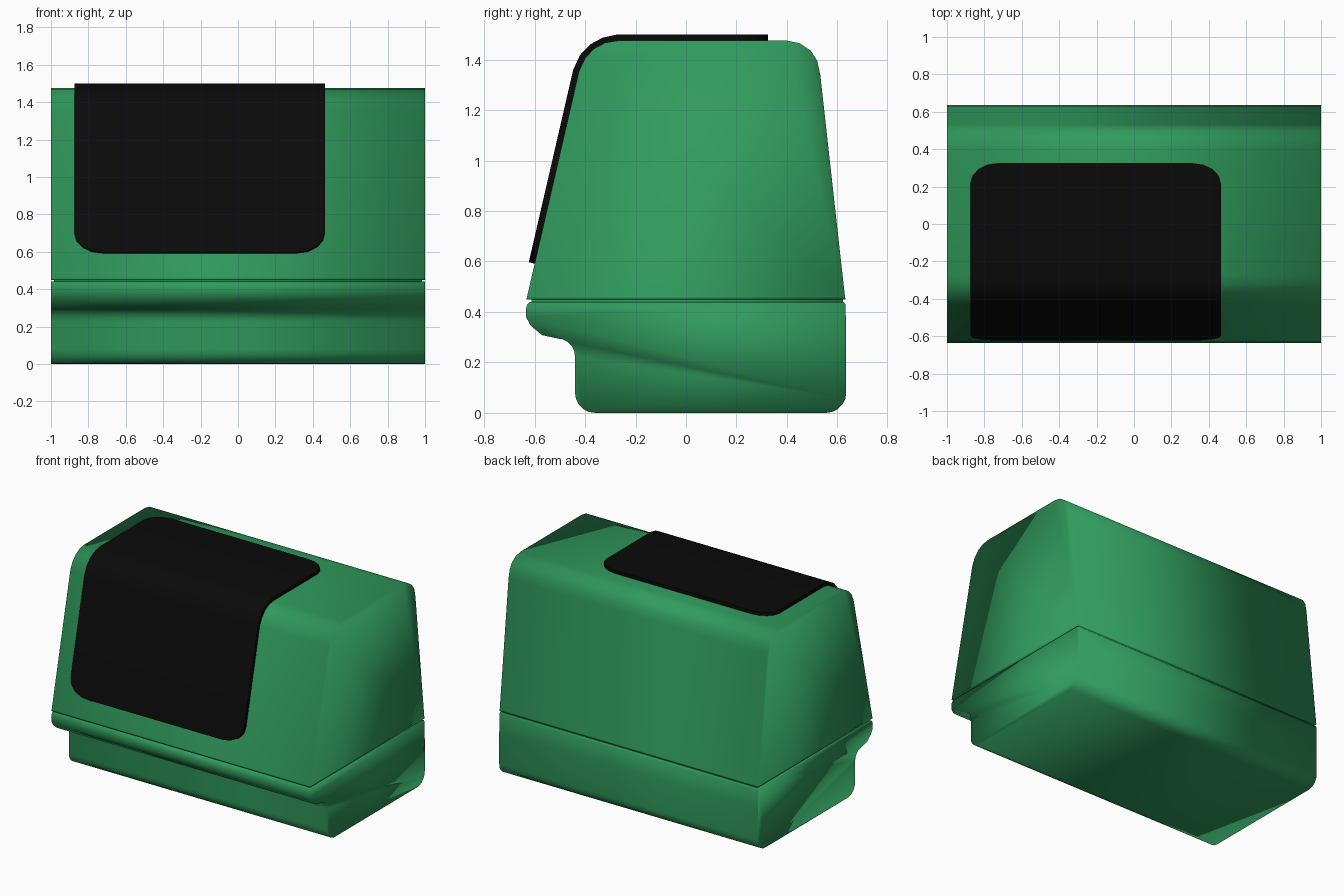
import bpy, bmesh, math
from mathutils import Vector

if "Cube" in bpy.data.objects:
    bpy.data.objects.remove(bpy.data.objects["Cube"])


def material(name, color):
    m = bpy.data.materials.new(name)
    m.diffuse_color = color
    m.use_nodes = True
    m.node_tree.nodes["Principled BSDF"].inputs["Base Color"].default_value = m.diffuse_color
    return m


green = material("green_plastic", (0.03, 0.33, 0.11, 1))
black = material("black_panel", (0.003, 0.003, 0.003, 1))


def finish(name, bm, mat):
    bmesh.ops.recalc_face_normals(bm, faces=bm.faces)
    for f in bm.faces:
        f.smooth = True
    me = bpy.data.meshes.new(name)
    bm.to_mesh(me)
    bm.free()
    me.materials.append(mat)
    ob = bpy.data.objects.new(name, me)
    bpy.context.collection.objects.link(ob)
    return ob


def extrude_profile(name, profile, half, mat):
    """Sweep a closed (y, z) side profile across the width."""
    bm = bmesh.new()
    left = [bm.verts.new((-half, y, z)) for y, z in profile]
    right = [bm.verts.new((half, y, z)) for y, z in profile]
    n = len(profile)
    for i in range(n):
        j = (i + 1) % n
        bm.faces.new((left[i], left[j], right[j], right[i]))
    bm.faces.new(left)
    bm.faces.new(right)
    return finish(name, bm, mat)


def arc(cy, cz, r, a0, a1, n=5):
    return [(cy + r * math.cos(math.radians(a0 + (a1 - a0) * i / n)),
             cz + r * math.sin(math.radians(a0 + (a1 - a0) * i / n))) for i in range(n + 1)]


# Lower body with overhanging front lip
base = (arc(-0.36, 0.08, 0.08, 270, 180)
        + arc(-0.51, 0.225, 0.07, 0, 90)
        + [(-0.57, 0.308), (-0.615, 0.345), (-0.634, 0.38),
           (-0.635, 0.41), (-0.629, 0.43), (-0.618, 0.44)]
        + [(0.625, 0.44), (0.632, 0.43), (0.635, 0.30)]
        + arc(0.555, 0.08, 0.08, 0, -90))
extrude_profile("lower_body", base, 1.0, green)

# Recessed seam between the halves
extrude_profile("seam", [(-0.612, 0.42), (-0.612, 0.46), (0.622, 0.46), (0.622, 0.42)], 0.985, green)

# Tapered upper cover
cover = [(-0.632, 0.45), (-0.630, 0.46), (-0.424, 1.355), (-0.40, 1.405), (-0.365, 1.443),
         (-0.32, 1.467), (-0.27, 1.475), (0.40, 1.475), (0.45, 1.465), (0.495, 1.435),
         (0.52, 1.395), (0.532, 1.34), (0.630, 0.46), (0.632, 0.45)]
extrude_profile("upper_cover", cover, 1.0, green)

# Black panel wrapping from the front over the top, with rounded corners
path = [Vector(p) for p in ((-0.623, 0.597), (-0.447, 1.36), (-0.42, 1.418), (-0.38, 1.46),
                            (-0.33, 1.487), (-0.275, 1.499), (0.325, 1.499))]
center, half, rx, rs = -0.205, 0.67, 0.15, 0.11
steps = [math.radians(a) for a in (0, 22.5, 45, 67.5, 90)]
stations = []
for a in steps:
    stations.append((path[0] + (path[1] - path[0]).normalized() * rs * (1 - math.cos(a)),
                     half - rx * (1 - math.sin(a))))
stations += [(p, half) for p in path[1:-1]]
for a in reversed(steps):
    stations.append((path[-1] + (path[-2] - path[-1]).normalized() * rs * (1 - math.cos(a)),
                     half - rx * (1 - math.sin(a))))
bm = bmesh.new()
rows = [[bm.verts.new((center + s * w, p.x, p.y)) for s in (-1, 1)] for p, w in stations]
for a, b in zip(rows, rows[1:]):
    bm.faces.new((a[0], a[1], b[1], b[0]))
panel = finish("front_panel", bm, black)
if sum(f.normal.z for f in panel.data.polygons) < 0:
    panel.data.flip_normals()
mod = panel.modifiers.new("thickness", "SOLIDIFY")
mod.thickness = 0.026
mod.offset = -1
bpy.context.view_layer.objects.active = panel
panel.select_set(True)
bpy.ops.object.modifier_apply(modifier=mod.name)
bpy.ops.object.shade_smooth_by_angle(angle=math.radians(35))
